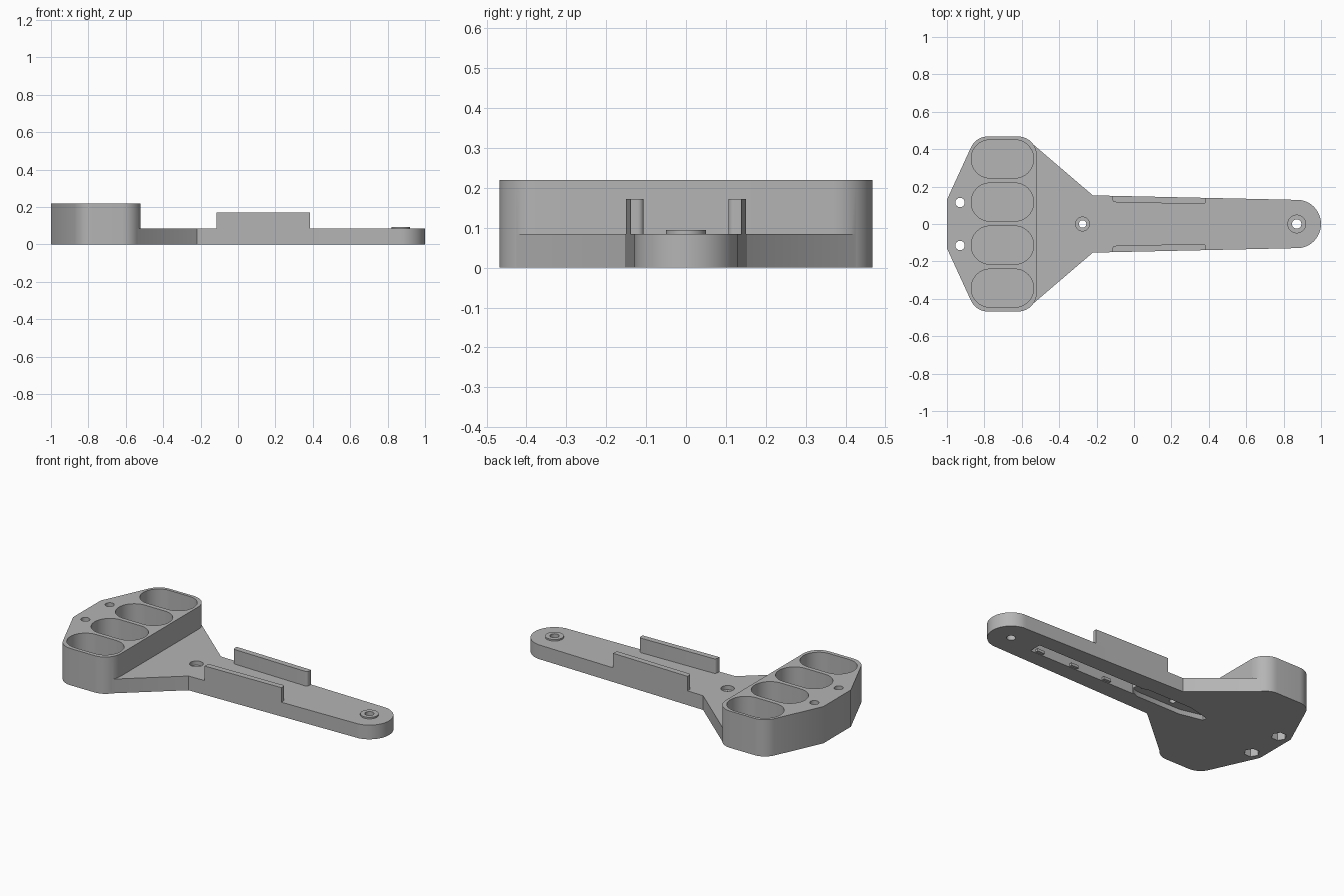
import bpy, bmesh, math
from mathutils import Vector

cube = bpy.data.objects.get("Cube")
if cube:
    bpy.data.objects.remove(cube, do_unlink=True)

grey = bpy.data.materials.new("plain grey")
grey.use_nodes = True
colour = (0.46, 0.46, 0.46, 1)
grey.diffuse_color = colour
grey.node_tree.nodes["Principled BSDF"].inputs["Base Color"].default_value = colour

PLATE, HEAD, RAIL = 0.085, 0.22, 0.172


def rounded(corners, steps=10):
    """Outline from (x, y, radius) corners, with each corner rounded."""
    out = []
    n = len(corners)
    for i, (x, y, r) in enumerate(corners):
        p = Vector((x, y))
        if r == 0:
            out.append(p)
            continue
        a = (Vector(corners[i - 1][:2]) - p).normalized()
        b = (Vector(corners[(i + 1) % n][:2]) - p).normalized()
        half = a.angle(b) / 2
        centre = p + (a + b).normalized() * (r / math.sin(half))
        start = p + a * (r / math.tan(half)) - centre
        end = p + b * (r / math.tan(half)) - centre
        turn = math.atan2(start.x * end.y - start.y * end.x, start.dot(end))
        for k in range(steps + 1):
            t = turn * k / steps
            c, s = math.cos(t), math.sin(t)
            out.append(centre + Vector((start.x * c - start.y * s, start.x * s + start.y * c)))
    return out


def circle(x, y, r, sides=32):
    return [Vector((x + r * math.cos(math.tau * i / sides),
                    y + r * math.sin(math.tau * i / sides))) for i in range(sides)]


def mirrored(half):
    """Close a half outline (y > 0) across the x axis."""
    return half + [(x, -y, r) for x, y, r in reversed(half)]


def prism(name, outline, z0, z1):
    bm = bmesh.new()
    face = bm.faces.new([bm.verts.new((p.x, p.y, z0)) for p in outline])
    top = bmesh.ops.extrude_face_region(bm, geom=[face])["geom"]
    bmesh.ops.translate(bm, vec=(0, 0, z1 - z0),
                        verts=[v for v in top if isinstance(v, bmesh.types.BMVert)])
    bmesh.ops.recalc_face_normals(bm, faces=bm.faces)
    mesh = bpy.data.meshes.new(name)
    bm.to_mesh(mesh)
    bm.free()
    mesh.materials.append(grey)
    obj = bpy.data.objects.new(name, mesh)
    bpy.context.collection.objects.link(obj)
    return obj


def activate(obj):
    bpy.ops.object.select_all(action="DESELECT")
    obj.select_set(True)
    bpy.context.view_layer.objects.active = obj


def combine(target, tool, operation):
    tool.hide_render = True
    activate(target)
    mod = target.modifiers.new("combine", "BOOLEAN")
    mod.operation, mod.solver, mod.object = operation, "EXACT", tool
    bpy.ops.object.modifier_apply(modifier=mod.name)
    bpy.data.objects.remove(tool, do_unlink=True)


def cut(outline, z0, z1):
    combine(body, prism("cutter", outline, z0, z1), "DIFFERENCE")


def arm_edge(x):
    return 0.153 - 0.024 * (x + 0.22) / 1.09


# Tall head block, tapered plate and arm, raised boss
body = prism("body", rounded(mirrored([(-1, 0.13, 0), (-0.845, 0.468, 0.1), (-0.52, 0.468, 0.1)])), 0, HEAD)
arm = mirrored([(-0.7, 0.3, 0), (-0.57, 0.452, 0), (-0.22, arm_edge(-0.22), 0),
                (0.87, arm_edge(0.87), 0)])
tip = circle(0.87, 0, 0.13, 48)
arm_outline = [Vector(c[:2]) for c in arm[:4]]
arm_outline += list(reversed([p for p in tip if p.x > 0.871]))
arm_outline.sort(key=lambda p: 0)
# Order the tip arc from left side to right side
arc = sorted([p for p in tip if p.x > 0.871], key=lambda p: -p.y)
arm_outline = [Vector(c[:2]) for c in arm[:4]] + arc + [Vector(c[:2]) for c in arm[4:]]
combine(body, prism("arm", arm_outline, 0, PLATE), "UNION")
combine(body, prism("boss", circle(0.87, 0, 0.05), 0.04, 0.094), "UNION")

# Four finger cups
for y in (0.348, 0.117, -0.113, -0.343):
    x0, x1, h = -0.87, -0.537, 0.102
    cut(rounded([(x0, y - h, 0.1), (x1, y - h, 0.1), (x1, y + h, 0.1), (x0, y + h, 0.1)]), 0.03, 0.3)

# Head screw holes with hexagonal nut pockets underneath
for y in (0.115, -0.115):
    cut(circle(-0.93, y, 0.025), -0.1, 0.3)
    cut(circle(-0.93, y, 0.043, 6), -0.1, 0.05)

# Underside slot and tapered channel
cut(rounded(mirrored([(-0.02, 0.038, 0), (0.7, 0.038, 0)])), -0.1, 0.06)
cut(rounded(mirrored([(-0.5, 0.014, 0), (-0.36, 0.046, 0), (-0.06, 0.046, 0), (-0.01, 0.025, 0)])), -0.1, 0.03)

# Arm screw holes, the inner one counterbored
cut(circle(0.87, 0, 0.025), -0.1, 0.3)
cut(circle(-0.275, 0, 0.02), -0.1, 0.3)
cut(circle(-0.275, 0, 0.037), 0.06, 0.3)

# Side rails flush with the arm edges
parts = [body]
x0, x1 = -0.115, 0.385
for name, side in (("left_rail", 1), ("right_rail", -1)):
    outline = rounded([(x0, side * arm_edge(x0), 0), (x1, side * arm_edge(x1), 0),
                       (x1, side * (arm_edge(x1) - 0.034), 0.015),
                       (x0, side * (arm_edge(x0) - 0.034), 0.015)], 5)
    parts.append(prism(name, outline, PLATE, RAIL))

# Small retaining tabs inside the slot
for i, x in enumerate((0.64, 0.4, 0.17)):
    outline = rounded([(x - 0.025, -0.038, 0), (x + 0.025, -0.038, 0),
                       (x + 0.025, -0.02, 0), (x - 0.025, -0.02, 0)])
    parts.append(prism(f"slot_tab_{i + 1}", outline, 0.004, 0.02))

for obj in parts:
    activate(obj)
    bpy.ops.object.shade_smooth_by_angle(angle=math.radians(25))
